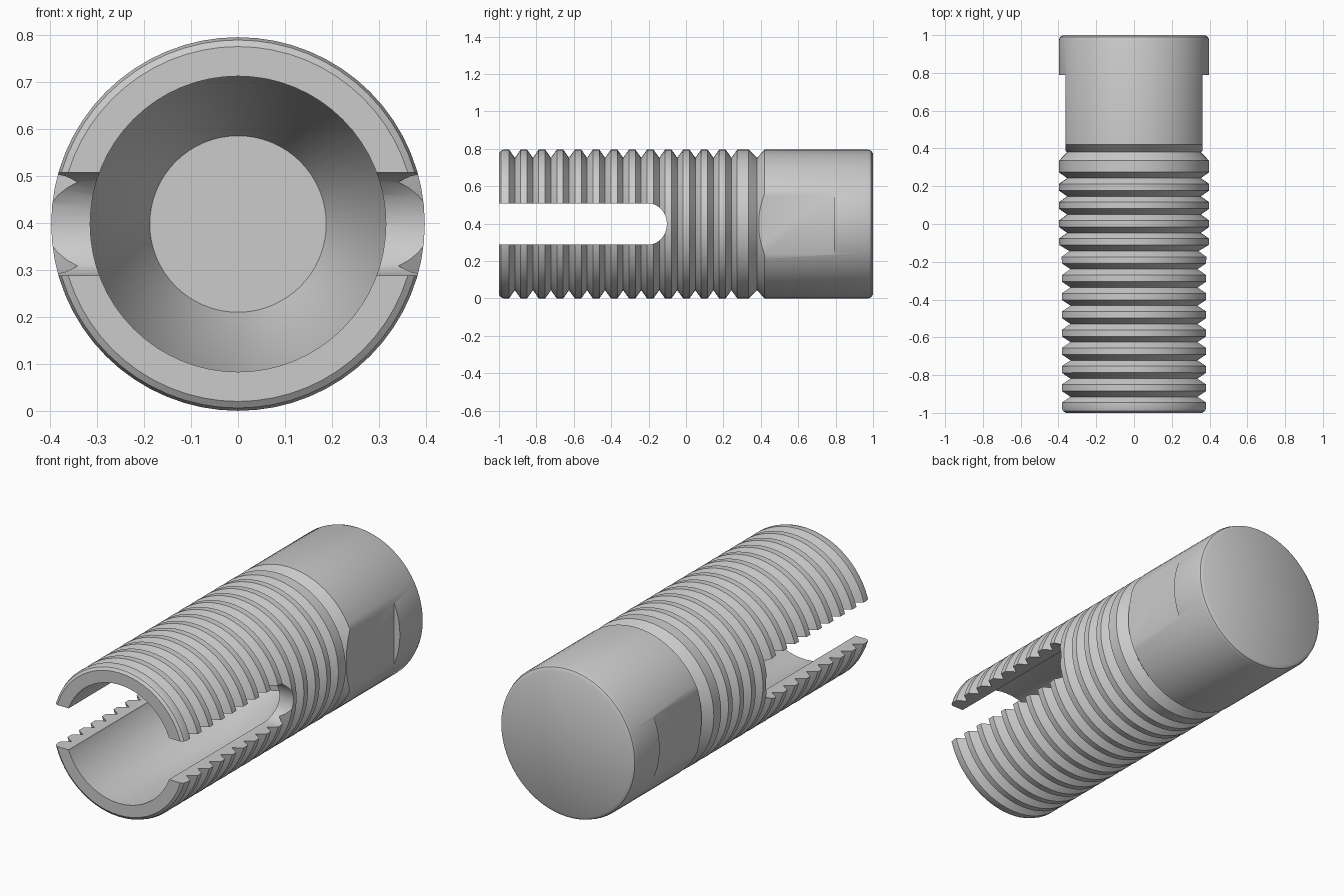
import bpy, bmesh, math
from mathutils import Vector

if "Cube" in bpy.data.objects:
    bpy.data.objects.remove(bpy.data.objects["Cube"])

R, ZC, SEG = 0.398, 0.398, 64


def finish(bm, name):
    bmesh.ops.remove_doubles(bm, verts=bm.verts, dist=1e-5)
    bmesh.ops.recalc_face_normals(bm, faces=bm.faces)
    mesh = bpy.data.meshes.new(name)
    bm.to_mesh(mesh)
    bm.free()
    obj = bpy.data.objects.new(name, mesh)
    bpy.context.collection.objects.link(obj)
    return obj


def lathe(name, profile):
    """Spin (radius, y) points about the y axis at height ZC."""
    bm = bmesh.new()
    vs = [bm.verts.new((r, y, ZC)) for r, y in profile]
    es = [bm.edges.new(p) for p in zip(vs, vs[1:])]
    bmesh.ops.spin(bm, geom=vs + es, cent=(0, 0, ZC), axis=(0, 1, 0),
                   angle=math.tau, steps=SEG, use_duplicate=False)
    return finish(bm, name)


def prism(name, outline, x0, x1):
    """Extrude a (y, z) outline from x0 to x1."""
    bm = bmesh.new()
    face = bm.faces.new([bm.verts.new((x0, y, z)) for y, z in outline])
    ext = bmesh.ops.extrude_face_region(bm, geom=[face])
    bmesh.ops.translate(bm, vec=Vector((x1 - x0, 0, 0)),
                        verts=[g for g in ext["geom"] if isinstance(g, bmesh.types.BMVert)])
    return finish(bm, name)


def cut(target, cutter):
    cutter.hide_render = True
    mod = target.modifiers.new("cut", "BOOLEAN")
    mod.object, mod.operation, mod.solver = cutter, "DIFFERENCE", "EXACT"
    bpy.context.view_layer.objects.active = target
    bpy.ops.object.modifier_apply(modifier=mod.name)
    bpy.data.objects.remove(cutter)


# Body profile: blind bore with conical bottom, then the front rim
profile = [(0, 0.25), (0.188, 0.25), (0.315, -0.05), (0.315, -1),
           (R - 0.02, -1), (R - 0.006, -0.99), (R, -0.972)]
# Thread grooves
for i in range(13):
    y = -0.915 + i * 0.0965
    profile += [(R, y - 0.031), (R - 0.044, y), (R, y + 0.031)]
# Neck groove and plain head with rounded back edge
profile += [(R, 0.335), (R - 0.044, 0.38), (R, 0.42), (R, 0.972),
            (R - 0.006, 0.99), (R - 0.022, 1), (0, 1)]
body = lathe("threaded_sleeve", profile)

# Round-ended slot through both side walls
slot = [(-1.2, ZC + 0.11), (-1.2, ZC - 0.11)]
for i in range(17):
    a = -math.pi / 2 + math.pi * i / 16
    slot.append((-0.20 + 0.098 * math.cos(a), ZC + 0.11 * math.sin(a)))
cut(body, prism("slot_cutter", slot, -0.6, 0.6))

# Wrench flats on both sides of the head
flat = [(0.39, ZC - 0.3), (0.79, ZC - 0.3), (0.79, ZC + 0.3), (0.39, ZC + 0.3)]
for s in (-1, 1):
    cut(body, prism("flat_cutter", flat, s * 0.363, s * 0.6))

# Smooth shading with sharp thread edges
bpy.ops.object.select_all(action="DESELECT")
body.select_set(True)
bpy.context.view_layer.objects.active = body
bpy.ops.object.shade_smooth_by_angle(angle=math.radians(35))
